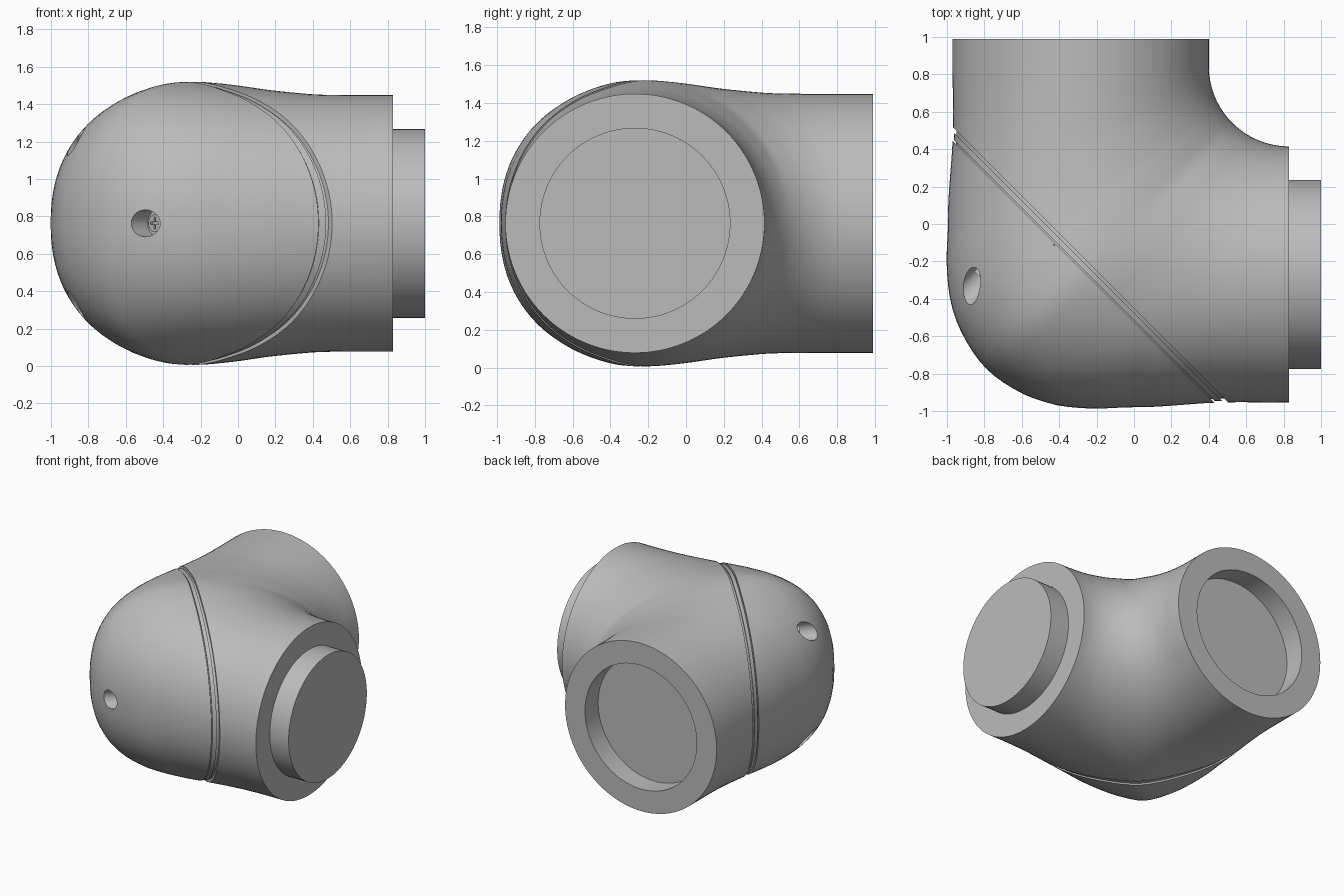
import bpy, bmesh, math
from mathutils import Vector, Matrix

cube = bpy.data.objects.get("Cube")
if cube:
    bpy.data.objects.remove(cube, do_unlink=True)

grey = bpy.data.materials.new("plain_grey")
grey.use_nodes = True
grey.diffuse_color = (0.5, 0.5, 0.5, 1)
grey.node_tree.nodes["Principled BSDF"].inputs["Base Color"].default_value = (0.5, 0.5, 0.5, 1)

MID = 0.763                              # height of the tube axes
PIVOT = Vector((0.83, 0.845, MID))       # centre of the inner bend
INNER = 0.43
DIAG = Vector((1, 1, 0)).normalized()    # points from the dome to the inner bend
SIDES = 112

# Bend profiles: angle from the tube end to the middle of the bend, value
OUTER = [(0, 1.80), (12.5, 1.844), (24.5, 2.005), (30.5, 2.125), (35.3, 2.213), (39.5, 2.262), (45, 2.29)]
SPINE = [(0, 1.115), (12.5, 1.142), (24.5, 1.225), (35, 1.361), (40, 1.45), (45, 1.52)]
HEIGHT = [(0, 0.685), (18, 0.687), (25, 0.697), (33, 0.718), (40, 0.745), (45, 0.757)]


def smooth_value(table, t):
    """Smooth curve through the table, level at both ends."""
    slopes = [0] + [(table[i + 1][1] - table[i - 1][1]) / (table[i + 1][0] - table[i - 1][0])
                    for i in range(1, len(table) - 1)] + [0]
    for i in range(len(table) - 1):
        (a, va), (b, vb) = table[i], table[i + 1]
        if t <= b:
            w, u = b - a, (t - a) / (b - a)
            return (va * (1 + 2 * u) * (1 - u) ** 2 + w * slopes[i] * u * (1 - u) ** 2
                    + vb * u * u * (3 - 2 * u) - w * slopes[i + 1] * u * u * (1 - u))
    return table[-1][1]


def section(angle, scale, shift=0.0):
    """One egg-shaped cross-section, standing in a plane through the pivot."""
    t = min(angle, 90 - angle)
    a = math.radians(angle)
    out = Vector((-math.sin(a), -math.cos(a), 0))
    spine, height = smooth_value(SPINE, t), smooth_value(HEIGHT, t) * scale
    far, near = (smooth_value(OUTER, t) - spine) * scale, (spine - INNER) * scale
    power = 2 + 0.3 * math.sin(2 * a) ** 2
    pts = []
    for k in range(SIDES):
        c, s = math.cos(math.tau * k / SIDES), math.sin(math.tau * k / SIDES)
        if c > 0:
            r = far * c ** (2 / power)
            z = math.copysign(abs(s) ** (2 / power), s) * height
        else:
            r, z = near * c, height * s
        pts.append(PIVOT + out * (spine + r) + Vector((0, shift, z)))
    return pts


def finish(name, bm):
    bmesh.ops.recalc_face_normals(bm, faces=bm.faces[:])
    mesh = bpy.data.meshes.new(name)
    bm.to_mesh(mesh)
    bm.free()
    mesh.materials.append(grey)
    obj = bpy.data.objects.new(name, mesh)
    bpy.context.collection.objects.link(obj)
    return obj


def elbow(name, scale=1.0, low=None, high=None):
    """Bent tube, kept only where x + y lies between low and high."""
    bm = bmesh.new()
    rings = [section(a * 1.5, scale) for a in range(61)] + [section(90, scale, 0.145)]
    rings = [[bm.verts.new(p) for p in ring] for ring in rings]
    for r0, r1 in zip(rings, rings[1:]):
        for k in range(SIDES):
            n = (k + 1) % SIDES
            bm.faces.new((r0[k], r0[n], r1[n], r1[k]))
    bm.faces.new(rings[0])
    bm.faces.new(rings[-1])
    for limit, normal in ((low, -DIAG), (high, DIAG)):
        if limit is not None:
            cut = bmesh.ops.bisect_plane(bm, geom=bm.verts[:] + bm.edges[:] + bm.faces[:],
                                         plane_co=(limit / 2, limit / 2, 0), plane_no=normal,
                                         clear_outer=True)
            edges = [e for e in cut["geom_cut"] if isinstance(e, bmesh.types.BMEdge)]
            bmesh.ops.edgeloop_fill(bm, edges=edges)
    return finish(name, bm)


def rod(name, start, end, radius, sides=96):
    start, end = Vector(start), Vector(end)
    axis = end - start
    bm = bmesh.new()
    turn = axis.to_track_quat('Z', 'Y').to_matrix().to_4x4()
    bmesh.ops.create_cone(bm, cap_ends=True, segments=sides, radius1=radius, radius2=radius,
                          depth=axis.length, matrix=Matrix.Translation((start + end) / 2) @ turn)
    return finish(name, bm)


def block(name, centre, size):
    """Box whose length runs along the diagonal."""
    bm = bmesh.new()
    turn = Matrix.Rotation(math.radians(45), 4, 'Z')
    bmesh.ops.create_cube(bm, size=1, matrix=Matrix.Translation(centre) @ turn @ Matrix.Diagonal((*size, 1)))
    return finish(name, bm)


def carve(obj, cutter):
    cutter.hide_render = True
    mod = obj.modifiers.new("carve", 'BOOLEAN')
    mod.operation, mod.solver, mod.object = 'DIFFERENCE', 'EXACT', cutter
    bpy.context.view_layer.objects.active = obj
    bpy.ops.object.modifier_apply(modifier=mod.name)
    bpy.data.objects.remove(cutter, do_unlink=True)


# Main parts: elbow body, dome cap, and the groove with its lip
body = elbow("elbow_body", low=-0.45)
cap = elbow("dome_cap", high=-0.525)
core = elbow("groove_core", 0.97, low=-0.54, high=-0.44)
lip = elbow("groove_lip", 0.988, low=-0.515, high=-0.475)
parts = [body, cap, core, lip]

# Plug on one tube end, matching socket in the other
parts.append(rod("end_plug", (0.80, -0.27, MID), (1.0, -0.27, MID), 0.505))
carve(body, rod("socket_cutter", (-0.285, 0.82, MID), (-0.285, 1.1, MID), 0.505))

# Screw holes in the dome, each with a cross-head screw
holes = {"front": (-0.495, -0.945, MID), "upper": (-0.87, -0.335, MID + 0.435),
         "lower": (-0.87, -0.335, MID - 0.435)}
for place, spot in holes.items():
    mouth = Vector(spot)
    floor = mouth + DIAG * 0.09
    carve(cap, rod("hole_cutter", mouth - DIAG * 0.3, floor, 0.072, 40))
    top = floor - DIAG * 0.02
    screw = rod(place + "_screw", floor + DIAG * 0.01, top, 0.047, 32)
    carve(screw, block("slot_cutter", top, (0.024, 0.06, 0.012)))
    carve(screw, block("slot_cutter", top, (0.024, 0.012, 0.06)))
    parts.append(screw)

# Smooth shading with crisp rims
for obj in bpy.context.view_layer.objects:
    obj.select_set(obj in parts)
bpy.context.view_layer.objects.active = body
bpy.ops.object.shade_smooth_by_angle(angle=math.radians(30))
